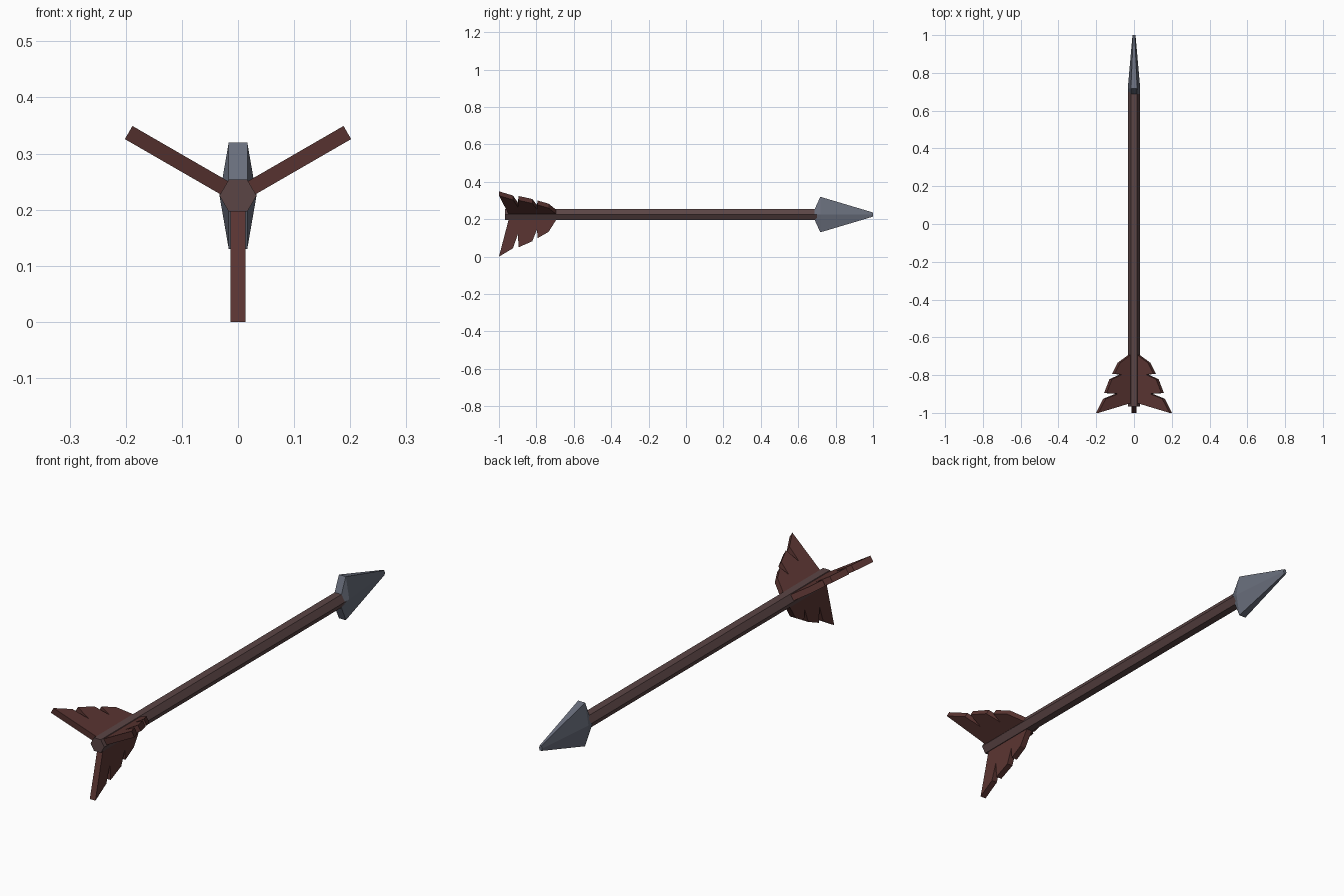
import bpy, bmesh, math
from mathutils import Matrix, Vector

if "Cube" in bpy.data.objects:
    bpy.data.objects.remove(bpy.data.objects["Cube"])

AXIS_Z = 0.225


def material(name, rgb):
    m = bpy.data.materials.new(name)
    m.diffuse_color = (*rgb, 1)
    m.use_nodes = True
    m.node_tree.nodes["Principled BSDF"].inputs["Base Color"].default_value = m.diffuse_color
    return m


def finish(name, bm, mat):
    bmesh.ops.recalc_face_normals(bm, faces=bm.faces)
    me = bpy.data.meshes.new(name)
    bm.to_mesh(me)
    bm.free()
    me.materials.append(mat)
    ob = bpy.data.objects.new(name, me)
    ob.location.z = AXIS_Z
    bpy.context.collection.objects.link(ob)


def hex_loft(name, rings, mat):
    """Six-sided loft along y; each ring is (y, x radius, z half height)."""
    bm = bmesh.new()
    loops = []
    for y, rx, hz in rings:
        outline = [(rx, 0), (rx / 2, hz), (-rx / 2, hz), (-rx, 0), (-rx / 2, -hz), (rx / 2, -hz)]
        loops.append([bm.verts.new((x, y, z)) for x, z in outline])
    for a, b in zip(loops, loops[1:]):
        for i in range(6):
            j = (i + 1) % 6
            bm.faces.new((a[i], a[j], b[j], b[i]))
    bm.faces.new(loops[0])
    bm.faces.new(loops[-1])
    finish(name, bm, mat)


def fin(name, angle, mat, half=0.0135):
    """Notched feather plate hanging below the shaft, turned about y."""
    profile = [(-0.69, 0.015), (-0.695, 0.03), (-0.735, 0.093), (-0.793, 0.126),
               (-0.797, 0.08), (-0.822, 0.143), (-0.895, 0.175), (-0.899, 0.105),
               (-0.925, 0.18), (-1.0, 0.225), (-0.945, 0.015)]
    bm = bmesh.new()
    face = bm.faces.new([bm.verts.new((-half, y, -r)) for y, r in profile])
    ext = bmesh.ops.extrude_face_region(bm, geom=[face])
    moved = [v for v in ext["geom"] if isinstance(v, bmesh.types.BMVert)]
    bmesh.ops.translate(bm, verts=moved, vec=Vector((2 * half, 0, 0)))
    bm.transform(Matrix.Rotation(angle, 4, 'Y'))
    finish(name, bm, mat)


wood = material("wood", (0.105, 0.06, 0.06))
feather = material("feather", (0.105, 0.036, 0.032))
steel = material("steel", (0.14, 0.155, 0.20))

# Hexagonal shaft
hex_loft("shaft", [(-0.967, 0.033, 0.0285), (0.70, 0.033, 0.0285)], wood)

# Tall, narrow arrowhead
hex_loft("arrowhead", [(0.688, 0.033, 0.0285), (0.718, 0.033, 0.095), (1.0, 0.008, 0.011)], steel)

# Three feather fins around the shaft
for i, label in enumerate(("bottom", "left", "right")):
    fin(f"fin_{label}", math.radians(120 * i), feather)
